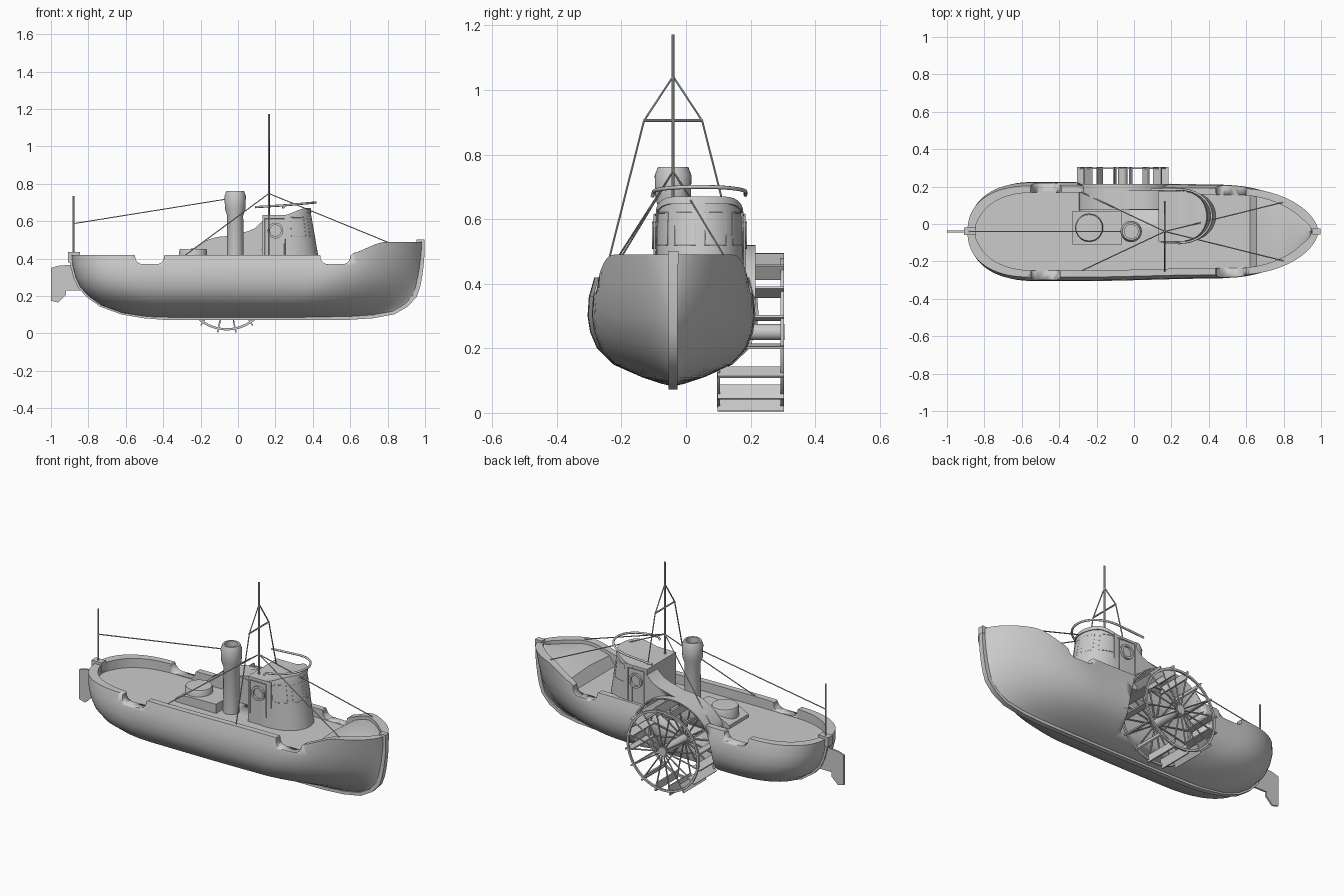
import bpy, bmesh, math
from mathutils import Vector

if "Cube" in bpy.data.objects:
    bpy.data.objects.remove(bpy.data.objects["Cube"])

CY = -0.04            # centre line of the ship
WX, WZ = -0.06, 0.25  # paddle wheel centre


def make(name, verts, faces, smooth=30):
    me = bpy.data.meshes.new(name)
    faces = [tuple(dict.fromkeys(f)) for f in faces]
    me.from_pydata([tuple(v) for v in verts], [], faces)
    bm = bmesh.new()
    bm.from_mesh(me)
    bmesh.ops.remove_doubles(bm, verts=bm.verts, dist=1e-5)
    bmesh.ops.recalc_face_normals(bm, faces=bm.faces)
    bm.to_mesh(me)
    bm.free()
    ob = bpy.data.objects.new(name, me)
    bpy.context.collection.objects.link(ob)
    bpy.ops.object.select_all(action='DESELECT')
    ob.select_set(True)
    bpy.context.view_layer.objects.active = ob
    if smooth:
        bpy.ops.object.shade_smooth_by_angle(angle=math.radians(smooth))
    return ob


def rod(name, a, b, r, n=8):
    a, b = Vector(a), Vector(b)
    q = (b - a).to_track_quat('Z', 'Y')
    v = [p + q @ Vector((r * math.cos(i * math.tau / n), r * math.sin(i * math.tau / n), 0))
         for p in (a, b) for i in range(n)]
    f = [(i, (i + 1) % n, n + (i + 1) % n, n + i) for i in range(n)]
    return make(name, v, f + [tuple(range(n)), tuple(range(n, 2 * n))])


def prism(name, pts, y0, y1, smooth=30):
    n = len(pts)
    v = [(x, y, z) for y in (y0, y1) for x, z in pts]
    f = [(i, (i + 1) % n, n + (i + 1) % n, n + i) for i in range(n)]
    return make(name, v, f + [tuple(range(n)), tuple(range(n, 2 * n))], smooth)


def box(name, x0, x1, y0, y1, z0, z1):
    return prism(name, [(x0, z0), (x1, z0), (x1, z1), (x0, z1)], y0, y1, 0)


def lathe(name, prof, loc, n=32, axis='Z', closed=False):
    v, m = [], len(prof)
    for i in range(n):
        a = i * math.tau / n
        for r, h in prof:
            p = (r * math.cos(a), r * math.sin(a), h) if axis == 'Z' else (r * math.cos(a), h, r * math.sin(a))
            v.append(Vector(loc) + Vector(p))
    f = [(i * m + j, (i + 1) % n * m + j, (i + 1) % n * m + (j + 1) % m, i * m + (j + 1) % m)
         for i in range(n) for j in range(m if closed else m - 1)]
    return make(name, v, f)


def cut(ob, cutter):
    mod = ob.modifiers.new('cut', 'BOOLEAN')
    mod.object, mod.operation, mod.solver = cutter, 'DIFFERENCE', 'EXACT'
    cutter.hide_render = True
    cutter.hide_set(True)


def tube(name, pts, r, closed=False):
    cu = bpy.data.curves.new(name, 'CURVE')
    cu.dimensions, cu.bevel_depth, cu.bevel_resolution, cu.use_fill_caps = '3D', r, 2, True
    sp = cu.splines.new('POLY')
    sp.points.add(len(pts) - 1)
    for p, c in zip(sp.points, pts):
        p.co = (*c, 1)
    sp.use_cyclic_u = closed
    ob = bpy.data.objects.new(name, cu)
    bpy.context.collection.objects.link(ob)


def smoothstep(a, b, x):
    t = min(1, max(0, (x - a) / (b - a)))
    return t * t * (3 - 2 * t)


# Hull waterlines: height, stern x, stem x, width factor, bow length, bow sharpness
LEVELS = [(.082, -.40, .60, 0, .6, 1.4), (.09, -.50, .72, .13, .6, 1.4), (.11, -.62, .83, .36, .6, 1.35),
          (.15, -.73, .90, .70, .6, 1.3), (.20, -.80, .945, .89, .6, 1.2), (.25, -.845, .962, .97, .57, 1.05),
          (.30, -.868, .972, 1, .54, .9), (.36, -.884, .98, .985, .49, .72), (.42, -.89, .985, .92, .43, .58)]
COLS = 64


def rim(x):
    return .42 + .07 * smoothstep(.57, .80, x)


def half(d, e, k, bow, sharp):
    s = min(1, max(0, d / .34))
    b = min(1, max(0, e / bow))
    taper = 1 - .05 * smoothstep(-.3, .4, d - .9)
    return .265 * k * taper * (1 - (1 - s) ** 2.3) ** (1 / 2.3) * (1 - (1 - b) ** 2) ** sharp


verts, faces, ring = [], [], 0
for c in range(COLS + 1):
    u = (1 - math.cos(math.pi * c / COLS)) / 2
    side = []
    for z, xs, xb, *shape in LEVELS:
        x = xs + u * (xb - xs)
        zz = z if z <= .3 else .3 + (z - .3) / .12 * (rim(x) - .3)
        side.append((x, half(x - xs, xb - x, *shape) if 0 < c < COLS else 0, zz))
    x, w, zt = side[-1]
    xi = -.85 + u * 1.80
    zd = .366 if xi < .64 else rim(xi) - .02
    wi = max(0, w * .99 - .033 * min(1, w / .1))
    side += [(xi, wi, rim(xi)), (xi, wi, zd), (xi, 0, zd + (.012 if xi > .64 else 0))]
    loop = side + [(a, -b, h) for a, b, h in side[-2:0:-1]]
    ring = len(loop)
    verts += [(a, b + CY, h) for a, b, h in loop]
for c in range(COLS):
    for j in range(ring):
        k = (j + 1) % ring
        faces.append((c * ring + j, c * ring + k, (c + 1) * ring + k, (c + 1) * ring + j))
hull = make('hull', verts, faces, 35)

# Bulwark notches and wheel recess
for i, (a, b) in enumerate([(-.55, -.395), (.44, .60)]):
    p = [(a - .012, .60), (a - .012, .43), (a, .415)]
    p += [(a + .04 - .04 * math.cos(t * math.pi / 8), .41 - .04 * math.sin(t * math.pi / 8)) for t in range(5)]
    p += [(b - .04 + .04 * math.sin(t * math.pi / 8), .41 - .04 * math.cos(t * math.pi / 8)) for t in range(5)]
    p += [(b, .415), (b + .02, .43), (b + .02, .60)]
    cut(hull, prism(f'notch_cutter_{i}', p, -.5, .5))
arc = [(WX + .262 * math.cos(i * math.tau / 48), WZ + .262 * math.sin(i * math.tau / 48)) for i in range(48)]
recess = prism('wheel_cutter', arc, .09, .5)
cut(hull, recess)

# Fender over the wheel, sweeping up to the cabin
pts = [(WX + .27 * math.cos(math.radians(a)), WZ + .27 * math.sin(math.radians(a))) for a in range(149, 28, -6)]
cut(prism('wheel_fender', pts + [(.19, .33), (-.30, .33)], .075, .215), recess)
pts = [(-.1, .512), (-.04, .522), (.0, .533), (.05, .545), (.09, .562), (.12, .59), (.14, .61), (.14, .45), (-.1, .45)]
cut(prism('fender_sweep', pts, .078, .178), recess)

# Keel and stem band
path = [(l[1], l[0]) for l in LEVELS[::-1]] + [(0.1, .081)] + [(l[2], l[0]) for l in LEVELS]
path[0] = (-.89, .43)
path.append((.985, .497))
outer = []
for i, p in enumerate(path):
    a, b = path[max(0, i - 1)], path[min(len(path) - 1, i + 1)]
    d = Vector((b[0] - a[0], b[1] - a[1])).normalized()
    outer.append((p[0] + d.y * .012, p[1] - d.x * .009))
inner = [(p[0] * 2 - o[0], p[1] * 2 - o[1]) for p, o in zip(path, outer)]
n = len(path)
v = [(x, CY + y, z) for y in (-.014, .014) for x, z in outer + inner]
f = [(0, n, 3 * n, 2 * n), (n - 1, 2 * n - 1, 4 * n - 1, 3 * n - 1)]
for i in range(n - 1):
    f += [(i, i + 1, 2 * n + i + 1, 2 * n + i), (n + i, n + i + 1, 3 * n + i + 1, 3 * n + i),
          (i, i + 1, n + i + 1, n + i), (2 * n + i, 2 * n + i + 1, 3 * n + i + 1, 3 * n + i)]
make('keel_band', v, f)
box('stern_post', -.91, -.845, CY - .02, CY + .02, .38, .435)
box('stem_head', .955, .998, CY - .016, CY + .016, .46, .502)

# Rudder
prism('rudder', [(-1, .35), (-.96, .362), (-.92, .365), (-.92, .205), (-.962, .165), (-1, .175)], CY - .005, CY + .005, 0)
box('rudder_bracket', -.925, -.83, CY - .005, CY + .005, .23, .365)

# Paddle wheel
for i, y in enumerate((.101, .298)):
    lathe(f'wheel_ring_{i}', [(.222, y - .005), (.234, y - .005), (.234, y + .005), (.222, y + .005)],
          (WX, 0, WZ), 56, 'Y', True)
N = 16
for i in range(N):
    a = math.tau * (i + .5) / N
    d, t = Vector((math.cos(a), 0, math.sin(a))), Vector((-math.sin(a), 0, math.cos(a)))
    c = Vector((WX, 0, WZ))
    bar = [(q.x, q.z) for q in (c + d * r + t * s for r, s in
                                ((.197, -.004), (.249, -.004), (.249, .004), (.197, .004)))]
    prism(f'paddle_{i}', bar, .097, .304, 0)
    for y in (.101, .298):
        p = Vector((0, y, 0))
        rod(f'spoke_{i}', c + p, c + p + d * .245, .004, 6)
rod('wheel_hub', (WX, .09, WZ), (WX, .305, WZ), .025, 20)

# Engine casing with round hatch, funnel
prism('engine_casing', [(-.33, .35), (-.33, .385), (-.27, .415), (-.065, .42), (-.065, .35)], -.11, .07, 0)
lathe('round_hatch', [(0, .38), (.075, .38), (.075, .44), (.07, .451), (0, .453)], (-.24, -.02, 0), 32)
lathe('funnel', [(0, .36), (.044, .36), (.043, .63), (.055, .665), (.057, .735), (.047, .762), (.036, .762),
                 (.036, .60), (0, .60)], (-.015, CY, 0), 32)

# Wheelhouse: rear cabin and rounded front
HY = .042
prism('rear_cabin', [(.13, .35), (.28, .35), (.28, .632), (.13, .632)], HY - .135, HY + .135, 0)
v, M = [], 24
for k in range(4):
    t = (0, .93, .93, 1)[k]
    grow = (1, 1, 1.03, 1.02)[k]
    for i in range(M + 1):
        a = -math.pi / 2 + math.pi * i / M
        fx = .225 + (.215 - .055 * t) * grow * max(0, math.cos(a)) ** .75
        fy = HY + (.14 - .008 * t) * grow * math.sin(a)
        v.append((fx, fy, .35 + t * (.28 + .04 * smoothstep(.23, .37, fx))))
f = [(k * (M + 1) + i, k * (M + 1) + (i + 1) % (M + 1), (k + 1) * (M + 1) + (i + 1) % (M + 1), (k + 1) * (M + 1) + i)
     for k in range(3) for i in range(M + 1)]
for i in range(M // 2):   # roof and floor strips
    for b in (0, 3 * (M + 1)):
        f.append((b + i, b + i + 1, b + M - i - 1, b + M - i))
make('wheelhouse_front', v, f)


# Window frames on the rounded front
def on_front(a, z):
    t = (z - .35) / .31
    return (.225 + (.215 - .055 * t) * max(0, math.cos(a)) ** .75, HY + (.14 - .008 * t) * math.sin(a), z)


for i, ad in enumerate((-62, -20, 22, 64)):
    a0, a1 = math.radians(ad - 15), math.radians(ad + 15)
    steps = [a0 + (a1 - a0) * j / 4 for j in range(5)]
    tube(f'window_frame_{i}', [on_front(a, .52) for a in steps] + [on_front(a, .62) for a in steps[::-1]], .002, True)

# Portholes and side doors
for s in (-1, 1):
    y = HY + s * .139
    lathe('porthole', [(.03, -.008), (.042, -.008), (.042, .008), (.03, .008)], (.2, y, .55), 28, 'Y', True)
    tube('door_frame', [(.145, y, .42), (.145, y, .615), (.25, y, .615), (.25, y, .42)], .003)

# Rail hoop around the wheelhouse top
hoop = [(.09, HY + .142, .675), (.2, HY + .142, .682)]
hoop += [(.25 + .165 * math.cos(a), HY + .142 * math.sin(a), .685 + .015 * math.cos(a))
         for a in [math.pi / 2 - math.pi * i / 20 for i in range(21)]]
tube('rail_hoop', hoop + [(.24, HY - .146, .67)], .006)

# Mast, crossbar and rigging
MX = .165
rod('mast', (MX, CY, .40), (MX, CY, 1.172), .005)
rod('crossbar', (MX, CY - .092, .905), (MX, CY + .092, .905), .0045)
for s in (-1, 1):
    rod('upper_stay', (MX, CY, 1.042), (MX, CY + s * .09, .905), .0035, 6)
    rod('lower_stay', (MX, CY + s * .09, .905), (MX, CY + s * .215, .41), .0035, 6)
    rod('fore_stay', (MX, CY, .748), (.80, CY + s * .157, .488), .003, 6)
    rod('back_stay', (MX, CY, .748), (-.28, CY + s * .21, .42), .003, 6)
rod('flag_pole', (-.88, CY, .42), (-.88, CY, .735), .005)
rod('stern_line', (-.88, CY, .587), (-.05, CY, .72), .003, 6)
